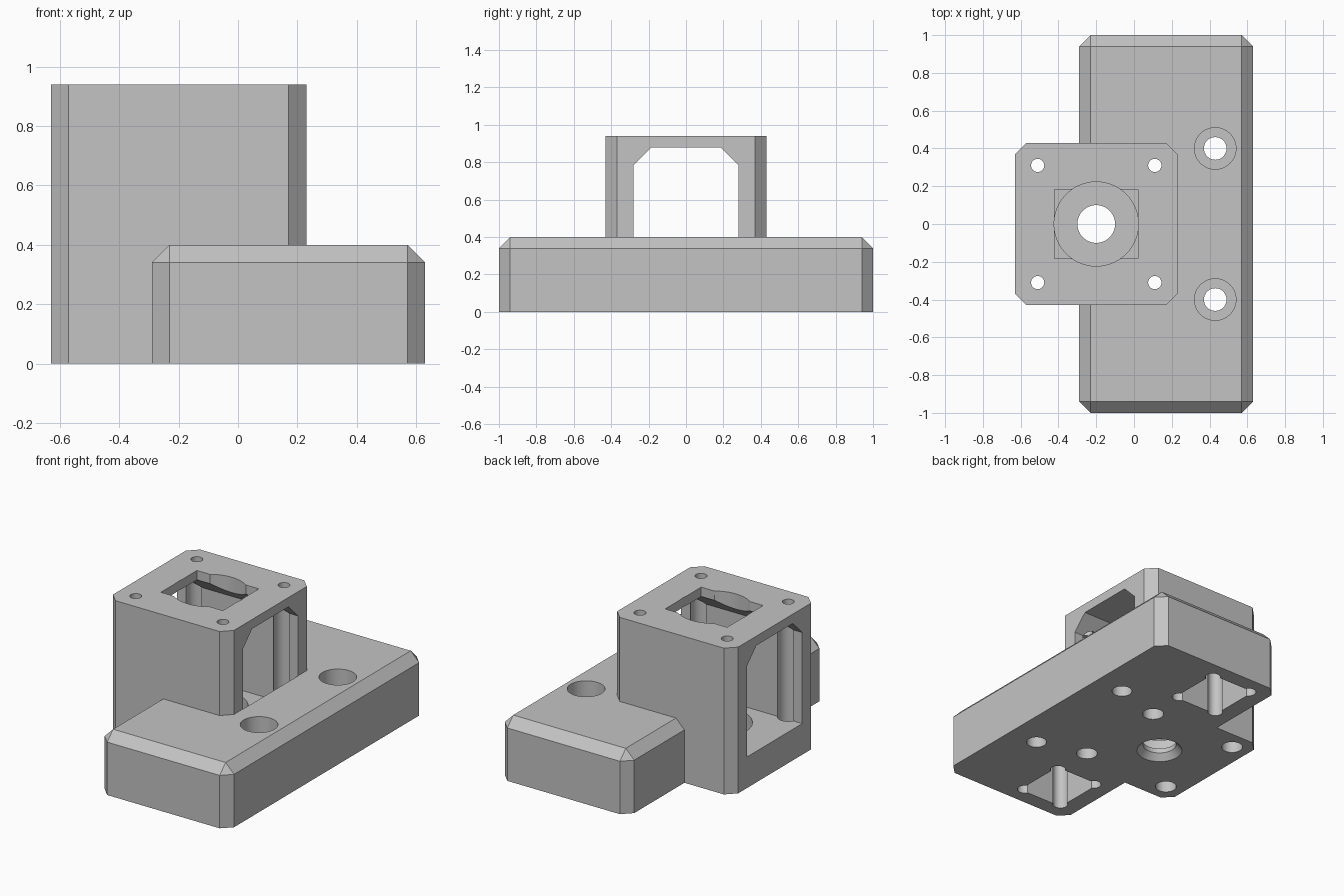
import bpy, bmesh, math

if "Cube" in bpy.data.objects:
    bpy.data.objects.remove(bpy.data.objects["Cube"])

grey = bpy.data.materials.new("plain grey")
grey.diffuse_color = (0.55, 0.55, 0.55, 1)
grey.use_nodes = True
grey.node_tree.nodes["Principled BSDF"].inputs["Base Color"].default_value = grey.diffuse_color


def finish(bm, name):
    bmesh.ops.recalc_face_normals(bm, faces=bm.faces)
    me = bpy.data.meshes.new(name)
    bm.to_mesh(me)
    bm.free()
    me.materials.append(grey)
    ob = bpy.data.objects.new(name, me)
    bpy.context.collection.objects.link(ob)
    return ob


def box(name, x, y, z, bevel=0, bevel_top=False):
    bm = bmesh.new()
    bmesh.ops.create_cube(bm, size=1)
    for v in bm.verts:
        for i, (lo, hi) in enumerate((x, y, z)):
            v.co[i] = lo if v.co[i] < 0 else hi
    if bevel:
        def chosen(e):
            a, b = e.verts
            upright = abs(a.co.z - b.co.z) > 1e-4
            return upright or (bevel_top and min(a.co.z, b.co.z) > z[1] - 1e-4)
        bmesh.ops.bevel(bm, geom=[e for e in bm.edges if chosen(e)], offset=bevel,
                        offset_type='OFFSET', segments=1, profile=0.5, affect='EDGES')
    return finish(bm, name)


def cyl(name, x, y, z0, z1, r0, r1=None, n=48):
    bm = bmesh.new()
    bmesh.ops.create_cone(bm, cap_ends=True, segments=n, radius1=r0,
                          radius2=r0 if r1 is None else r1, depth=z1 - z0)
    bmesh.ops.translate(bm, verts=bm.verts, vec=(x, y, (z0 + z1) / 2))
    return finish(bm, name)


def apply(body, tool, operation):
    mod = body.modifiers.new("cut", 'BOOLEAN')
    mod.operation, mod.solver, mod.object = operation, 'EXACT', tool
    bpy.context.view_layer.objects.active = body
    bpy.ops.object.modifier_apply(modifier=mod.name)
    bpy.data.objects.remove(tool)


# Chamfered base block joined to the upright housing
body = box("mount_body", (-0.29, 0.63), (-1, 1), (0, 0.4), 0.06, True)
apply(body, box("housing", (-0.63, 0.23), (-0.43, 0.43), (0, 0.94), 0.06), 'UNION')
cuts = []

# Side-to-side window with chamfered upper corners
bm = bmesh.new()
profile = [(-0.28, 0.2), (0.28, 0.2), (0.28, 0.785), (0.185, 0.88), (-0.185, 0.88), (-0.28, 0.785)]
face = bm.faces.new([bm.verts.new((-0.75, y, z)) for y, z in profile])
ext = bmesh.ops.extrude_face_region(bm, geom=[face])
bmesh.ops.translate(bm, vec=(0.981, 0, 0),
                    verts=[v for v in ext["geom"] if isinstance(v, bmesh.types.BMVert)])
cuts.append(finish(bm, "window"))

# Central opening: rectangle, bearing bore, shaft hole and countersink
cuts.append(box("top_opening", (-0.42, 0.02), (-0.183, 0.183), (0.8, 1)))
cuts.append(cyl("bearing_bore", -0.2, 0, 0.07, 1.05, 0.223, n=64))
cuts.append(cyl("shaft_hole", -0.2, 0, -0.1, 0.3, 0.1))
cuts.append(cyl("countersink", -0.2, 0, -0.04, 0.04, 0.17, 0.1))

for s in (-1, 1):
    # Housing screws with deep counterbores from below
    for x in (-0.51, 0.11):
        cuts.append(cyl("screw_hole", x, s * 0.31, 0.5, 1.05, 0.035, n=32))
        cuts.append(cyl("screw_shaft", x, s * 0.31, -0.1, 0.84, 0.063, n=32))
    # Base mounting screws, counterbored from above
    cuts.append(cyl("mount_hole", 0.43, s * 0.4, -0.1, 0.5, 0.06, n=32))
    cuts.append(cyl("mount_counterbore", 0.43, s * 0.4, 0.2, 0.5, 0.11))
    # Underside pocket with rounded corner reliefs
    cx, cy = -0.02, s * 0.725
    cuts.append(box("pocket", (cx - 0.16, cx + 0.16), (cy - 0.175, cy + 0.175), (-0.1, 0.3)))
    for dx in (-0.14, 0.14):
        for dy in (-0.155, 0.155):
            cuts.append(cyl("relief", cx + dx, cy + dy, -0.1, 0.3, 0.045, n=24))

for c in cuts:
    apply(body, c, 'DIFFERENCE')

# Single material, smooth bores with crisp edges
body.data.materials.clear()
body.data.materials.append(grey)
for p in body.data.polygons:
    p.material_index = 0
bpy.ops.object.select_all(action='DESELECT')
body.select_set(True)
bpy.context.view_layer.objects.active = body
bpy.ops.object.shade_smooth_by_angle(angle=math.radians(25))
